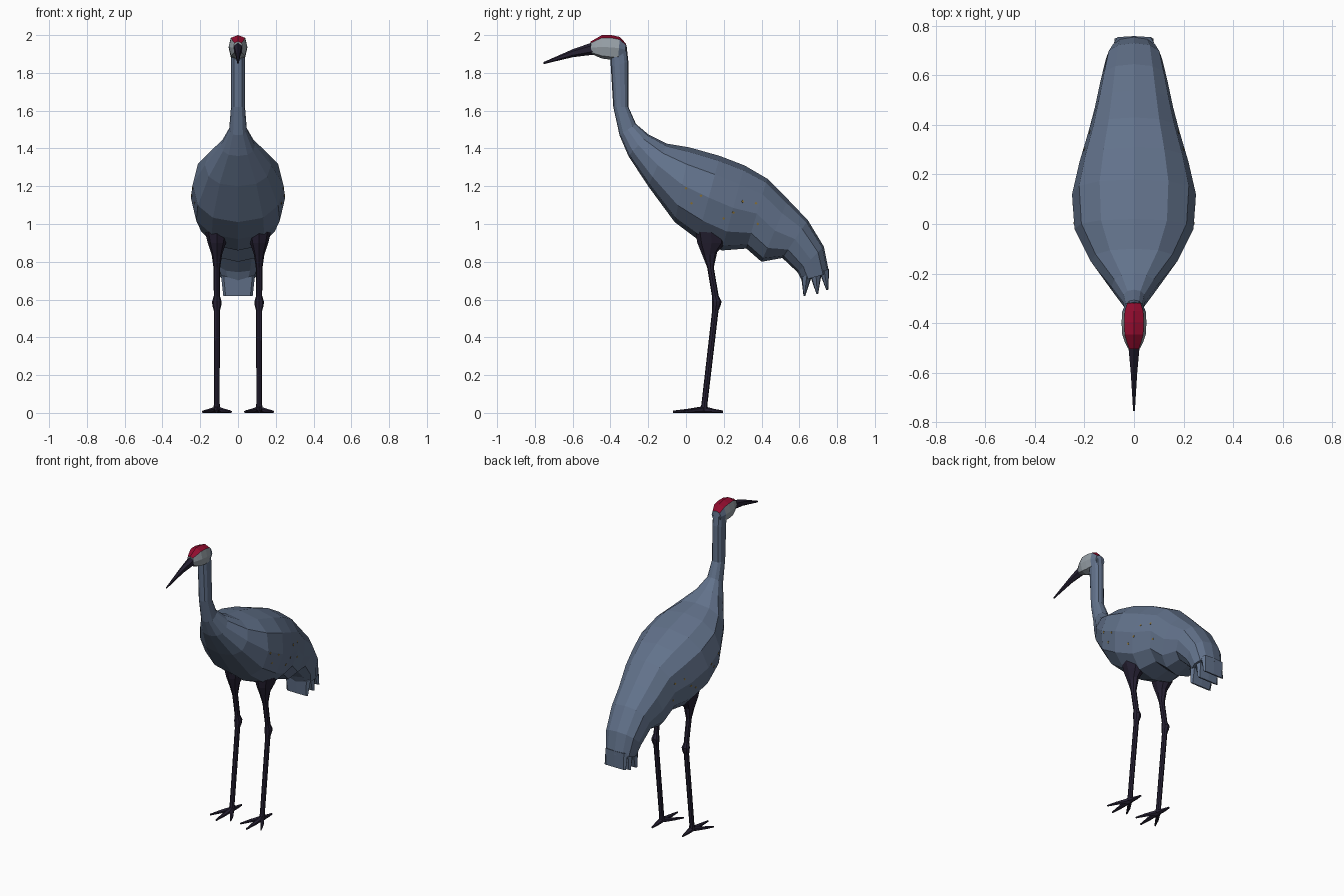
import bpy, bmesh, math
from mathutils import Vector
from mathutils.bvhtree import BVHTree

if "Cube" in bpy.data.objects:
    bpy.data.objects.remove(bpy.data.objects["Cube"])


def material(name, r, g, b):
    m = bpy.data.materials.new(name)
    m.diffuse_color = [((c / 255 + 0.055) / 1.055) ** 2.4 for c in (r, g, b)] + [1]
    m.use_nodes = True
    m.node_tree.nodes["Principled BSDF"].inputs["Base Color"].default_value = m.diffuse_color
    return m


SLATE = material("slate feathers", 98, 114, 139)
DARK = material("dark skin", 37, 32, 50)
RED = material("crown red", 145, 12, 46)
PALE = material("pale cheek", 152, 161, 168)
OCHRE = material("ochre fleck", 140, 116, 58)


def finish(name, bm, mats):
    bmesh.ops.recalc_face_normals(bm, faces=bm.faces[:])
    me = bpy.data.meshes.new(name)
    bm.to_mesh(me)
    bm.free()
    for m in mats:
        me.materials.append(m)
    ob = bpy.data.objects.new(name, me)
    bpy.context.collection.objects.link(ob)
    return ob


def loft(name, rings, sides, mats, power=1.0, rule=None):
    """Each ring: (y, z) of one edge, (y, z) of the opposite edge, half width, centre x."""
    bm = bmesh.new()
    loops = []
    for ya, za, yb, zb, w, cx in rings:
        loop = []
        for k in range(sides):
            a = math.tau * k / sides
            c = math.copysign(abs(math.cos(a)) ** power, math.cos(a))
            s = math.copysign(abs(math.sin(a)) ** power, math.sin(a))
            loop.append(bm.verts.new((cx + s * w, (ya + yb) / 2 + c * (ya - yb) / 2,
                                      (za + zb) / 2 + c * (za - zb) / 2)))
        loops.append(loop)
    for p, q in zip(loops, loops[1:]):
        for k in range(sides):
            j = (k + 1) % sides
            bm.faces.new((p[k], p[j], q[j], q[k]))
    bm.faces.new(loops[0])
    bm.faces.new(loops[-1])
    bmesh.ops.recalc_face_normals(bm, faces=bm.faces[:])
    if rule:
        bm.normal_update()
        for f in bm.faces:
            f.material_index = rule(f)
    return finish(name, bm, mats)


# Neck, body and drooping tail in one loft
body = loft("neck_and_body", [
    (-.315, 1.95, -.40, 1.87, .036, 0), (-.305, 1.86, -.398, 1.83, .037, 0),
    (-.305, 1.62, -.385, 1.62, .037, 0), (-.265, 1.53, -.352, 1.47, .047, 0),
    (-.20, 1.475, -.305, 1.36, .09, 0), (-.10, 1.425, -.20, 1.20, .175, 0),
    (.02, 1.405, -.06, 1.01, .24, 0), (.18, 1.36, .06, .92, .25, 0),
    (.31, 1.31, .19, .86, .22, 0), (.43, 1.24, .32, .87, .183, 0),
    (.54, 1.13, .40, .80, .158, 0), (.645, 1.02, .51, .82, .135, 0),
    (.73, .88, .59, .745, .115, 0), (.758, .74, .613, .70, .095, 0)],
    12, [SLATE], power=0.85)

# Feather tips at the end of the tail
for i, (y0, y1, tip_y, tip_z) in enumerate([(.61, .67, .627, .62), (.655, .72, .695, .63),
                                            (.705, .758, .748, .65)]):
    z0, z1 = .70 + (y0 - .61) * .28, .70 + (y1 - .61) * .28
    loft(f"tail_feather_{i + 1}", [(y1, z1 + .02, y0, z0 + .02, .09 - .005 * i, 0),
                                   (tip_y + .005, tip_z, tip_y - .005, tip_z, .078, 0)],
         8, [SLATE], power=0.5)

# Head with red crown and pale cheeks
loft("head", [
    (-.318, 1.955, -.322, 1.89, .034, 0), (-.35, 1.99, -.36, 1.872, .048, 0),
    (-.395, 2.0, -.40, 1.87, .05, 0), (-.445, 2.0, -.445, 1.876, .048, 0),
    (-.48, 1.98, -.478, 1.89, .036, 0), (-.505, 1.966, -.50, 1.90, .024, 0)],
    8, [PALE, RED, SLATE], power=0.75,
    rule=lambda f: 1 if f.normal.z > 0.35 and f.calc_center_median().z > 1.955
    else 2 if f.calc_center_median().y > -.345 else 0)

# Bill
loft("bill", [(-.485, 1.965, -.485, 1.897, .027, 0), (-.60, 1.925, -.60, 1.883, .015, 0),
              (-.755, 1.857, -.755, 1.846, .004, 0)], 6, [DARK])

# Legs and feet
for side, sx in (("left", 1), ("right", -1)):
    x = .112 * sx
    loft(f"{side}_leg", [
        (.05, .96, .215, .95, .062, x), (.06, .90, .21, .90, .048, x),
        (.088, .83, .165, .85, .028, x), (.112, .77, .147, .77, .018, x),
        (.137, .62, .173, .62, .016, x), (.138, .59, .188, .59, .025, x),
        (.138, .57, .184, .57, .024, x), (.138, .54, .172, .54, .016, x),
        (.082, .05, .114, .05, .015, x), (.075, .01, .115, .01, .02, x)], 8, [DARK])
    for n, (dx, ty) in enumerate([(0, -.07), (.075, -.025), (-.075, -.025), (0, .197)]):
        loft(f"{side}_toe_{n + 1}", [
            (.095, .036, .095, 0, .018, x),
            (.095 * .5 + ty * .5, .022, .095 * .5 + ty * .5, 0, .014, x + dx * .55),
            (ty, .012, ty, 0, .005, x + dx)], 6, [DARK])

# Tiny ochre flecks laid on both flanks
bm = bmesh.new()
bm.from_mesh(body.data)
tree = BVHTree.FromBMesh(bm)
bm.free()
bm = bmesh.new()
for sx in (1, -1):
    for y, z in [(0, 1.19), (.08, 1.15), (.03, 1.11), (.30, 1.12), (.25, 1.06),
                 (.20, 1.03), (.38, 1.0), (.37, 1.11)]:
        hit, nrm, _, _ = tree.ray_cast(Vector((sx, y, z)), Vector((-sx, 0, 0)))
        if hit:
            u = nrm.cross(Vector((0, 0, 1))).normalized() * .008
            v = nrm.cross(u)
            c = hit + nrm * .002
            top = [bm.verts.new(c + d) for d in (u, v, -u, -v)]
            low = [bm.verts.new(p.co - nrm * .004) for p in top]
            bm.faces.new(top)
            bm.faces.new(low[::-1])
            for k in range(4):
                bm.faces.new((top[k], low[k], low[(k + 1) % 4], top[(k + 1) % 4]))
finish("flank_flecks", bm, [OCHRE])
